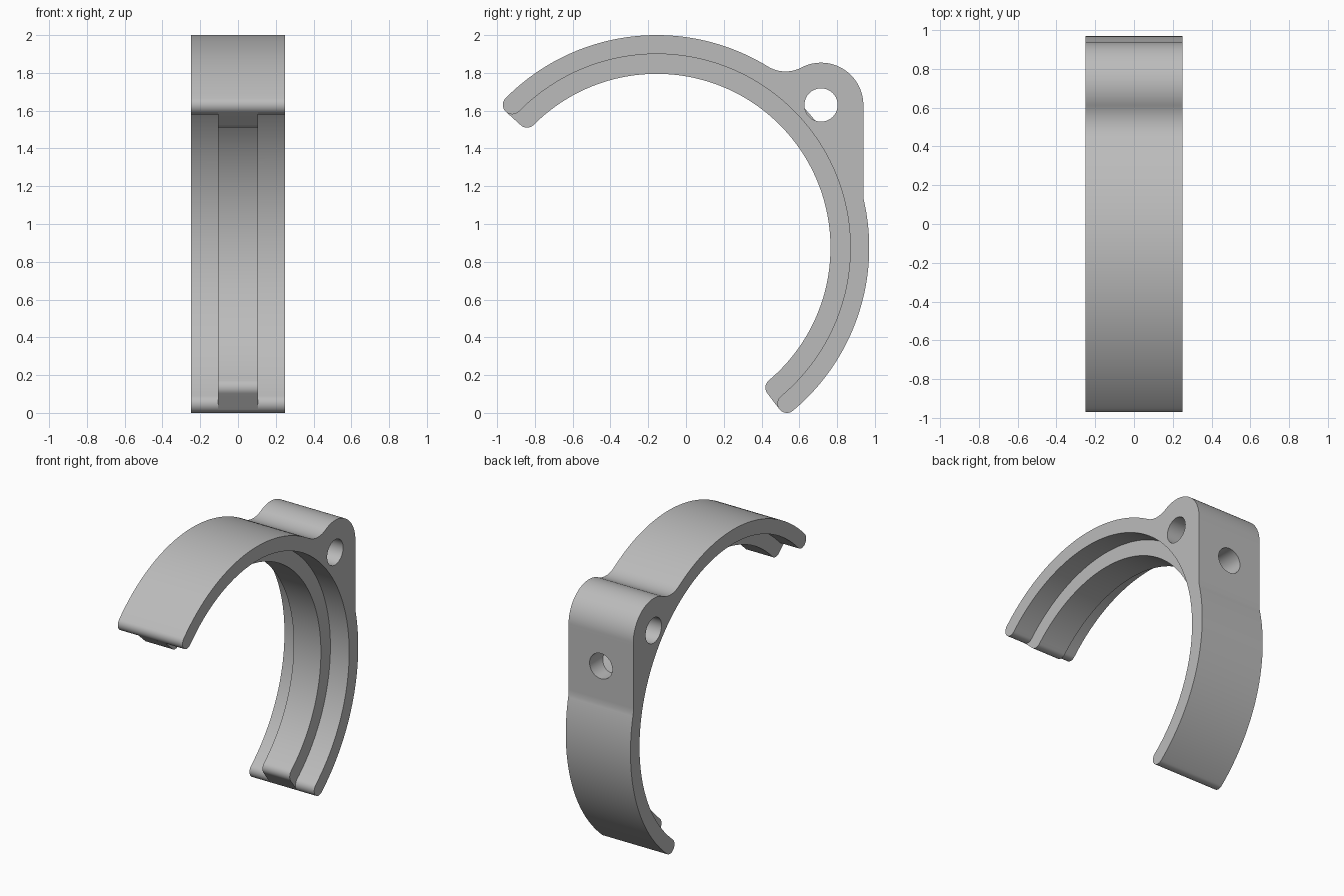
import bpy, bmesh, math
from math import cos, sin, radians, degrees, atan2, acos, hypot

cube = bpy.data.objects.get("Cube")
if cube:
    bpy.data.objects.remove(cube, do_unlink=True)

# Ring dimensions in the side plane (y, z)
CY, CZ = -0.155, 0.875
OUTER, STEP, INNER = 1.125, 1.025, 0.92
START, END = -52.8, 138.0
ROUND = 0.05
HALF_WIDTH, RIB_HALF = 0.25, 0.105
# Hinge boss
BY, BZ, BOSS, FILLET = 0.715, 1.63, 0.224, 0.18
HOLE = 0.088

gray = bpy.data.materials.new("plain gray")
gray.use_nodes = True
COLOR = (0.5, 0.5, 0.5, 1)
gray.diffuse_color = COLOR
gray.node_tree.nodes["Principled BSDF"].inputs["Base Color"].default_value = COLOR


def arc(cy, cz, r, a0, a1, n):
    angles = [radians(a0 + (a1 - a0) * i / n) for i in range(n + 1)]
    return [(cy + r * cos(a), cz + r * sin(a)) for a in angles]


def ring_point(r, angle):
    return arc(CY, CZ, r, angle, angle, 1)[0]


def extrude(name, outline, half):
    """Extrude a side outline symmetrically along x."""
    bm = bmesh.new()
    clean = [p for i, p in enumerate(outline) if math.dist(p, outline[i - 1]) > 1e-5]
    face = bm.faces.new([bm.verts.new((-half, y, z)) for y, z in clean])
    new = bmesh.ops.extrude_face_region(bm, geom=[face])["geom"]
    moved = [v for v in new if isinstance(v, bmesh.types.BMVert)]
    bmesh.ops.translate(bm, verts=moved, vec=(2 * half, 0, 0))
    bmesh.ops.recalc_face_normals(bm, faces=bm.faces)
    mesh = bpy.data.meshes.new(name)
    bm.to_mesh(mesh)
    bm.free()
    obj = bpy.data.objects.new(name, mesh)
    bpy.context.collection.objects.link(obj)
    mesh.materials.append(gray)
    return obj


def select(obj):
    bpy.ops.object.select_all(action="DESELECT")
    obj.select_set(True)
    bpy.context.view_layer.objects.active = obj


def drill(obj, location, rotation, depth):
    bpy.ops.mesh.primitive_cylinder_add(vertices=64, radius=HOLE, depth=depth,
                                        location=location, rotation=rotation)
    cutter = bpy.context.object
    cutter.hide_render = True
    cutter.data.materials.append(gray)
    mod = obj.modifiers.new("hole", "BOOLEAN")
    mod.operation, mod.solver, mod.object = "DIFFERENCE", "EXACT", cutter
    select(obj)
    bpy.ops.object.modifier_apply(modifier=mod.name)
    bpy.data.objects.remove(cutter, do_unlink=True)


# Blend between boss and ring: circle tangent to both
dist = hypot(BY - CY, BZ - CZ)
ra, rb = OUTER + FILLET, BOSS + FILLET
blend = degrees(atan2(BZ - CZ, BY - CY)
                + acos((ra * ra + dist * dist - rb * rb) / (2 * ra * dist)))
fy, fz = ring_point(ra, blend)
to_boss = degrees(atan2(BZ - fz, BY - fy))

# Clamp body with rounded ends and boss
mid = (OUTER + STEP) / 2
trim = degrees(ROUND / mid)
a, b = END - trim, START + trim
back = BY + BOSS
kink = degrees(acos((back - CY) / OUTER))
outline = arc(CY, CZ, OUTER, b, kink, 64)
outline += [(back, 1.17), (back, 1.25), (back, 1.6)]
outline += arc(BY, BZ, BOSS, 0, to_boss + 180, 40)
outline += arc(fy, fz, FILLET, to_boss, blend - 180, 20)
outline += arc(CY, CZ, OUTER, blend, a, 64)
outline += arc(*ring_point(mid, a), ROUND, a, a + 180, 20)
outline += arc(CY, CZ, STEP, a, b, 128)
outline += arc(*ring_point(mid, b), ROUND, b + 180, b + 360, 20)
body = extrude("clamp_body", outline, HALF_WIDTH)

# Hinge pin hole across, blind screw hole in the back
drill(body, (0, BY, BZ), (0, math.pi / 2, 0), 1)
drill(body, (0, back, 1.4), (math.pi / 2, 0, 0), 0.36)

# Raised central rib along the inside
rr = INNER + ROUND
trim = degrees(ROUND / rr)
a, b = END - trim, START + trim
outline = arc(CY, CZ, mid, START, END, 128)
outline += arc(*ring_point(rr, a), ROUND, a + 90, a + 180, 10)
outline += arc(CY, CZ, INNER, a, b, 128)
outline += arc(*ring_point(rr, b), ROUND, b + 180, b + 270, 10)
rib = extrude("inner_rib", outline, RIB_HALF)

for part in (body, rib):
    select(part)
    bpy.ops.object.shade_smooth_by_angle(angle=radians(30))
